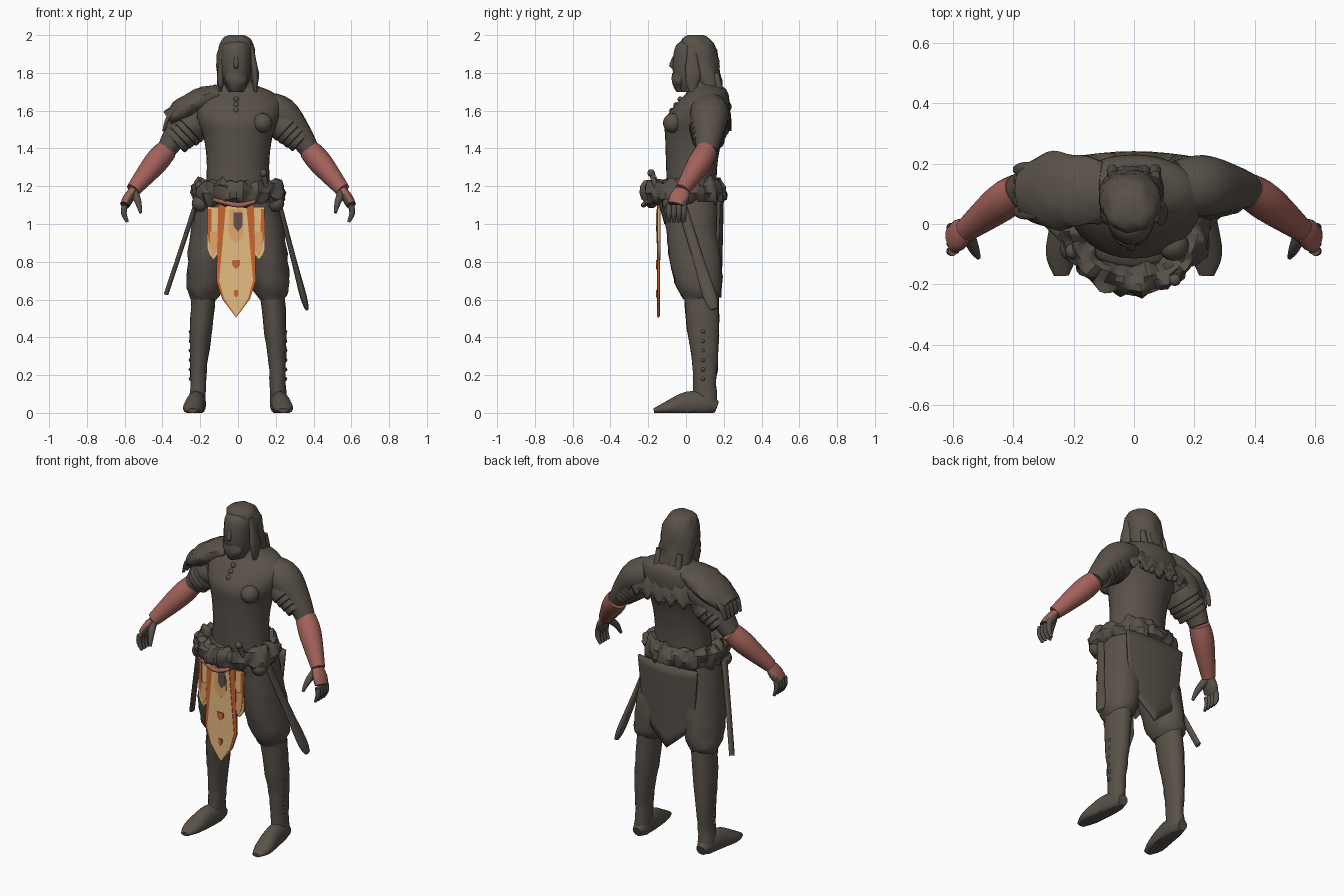
import bpy, bmesh, math
from mathutils import Vector, noise

if "Cube" in bpy.data.objects:
    bpy.data.objects.remove(bpy.data.objects["Cube"], do_unlink=True)

X, Y, Z = Vector((1, 0, 0)), Vector((0, 1, 0)), Vector((0, 0, 1))
made = []


def material(name, *rgb):
    mat = bpy.data.materials.new(name)
    mat.use_nodes = True
    mat.diffuse_color = (*rgb, 1)
    mat.node_tree.nodes["Principled BSDF"].inputs["Base Color"].default_value = (*rgb, 1)
    return mat


DARK = material("dark_leather", .1, .083, .067)
SKIN = material("red_skin", .36, .12, .1)
CREAM = material("cream_cloth", .84, .53, .23)
TAN = material("tan_cloth", .76, .38, .15)
ORANGE = material("orange_cloth", .6, .13, .03)
PLUM = material("plum_cloth", .13, .08, .08)


def finish(name, bm, *mats, rule=None):
    bmesh.ops.recalc_face_normals(bm, faces=bm.faces[:])
    if rule:
        for face in bm.faces:
            face.material_index = rule(face)
    mesh = bpy.data.meshes.new(name)
    bm.to_mesh(mesh)
    bm.free()
    for mat in mats:
        mesh.materials.append(mat)
    obj = bpy.data.objects.new(name, mesh)
    bpy.context.collection.objects.link(obj)
    made.append(obj)
    return obj


def skin_rings(bm, rings, wrap=True, loop=False):
    rows = [[bm.verts.new(point) for point in ring] for ring in rings]
    pairs = list(zip(rows, rows[1:]))
    if loop:
        pairs.append((rows[-1], rows[0]))
    for low, high in pairs:
        count = len(low)
        for i in range(count if wrap else count - 1):
            j = (i + 1) % count
            bm.faces.new((low[i], low[j], high[j], high[i]))
    return rows


def spline(rows, steps=4):
    last = len(rows) - 1
    out = []
    for i in range(last):
        around = list(zip(rows[max(i - 1, 0)], rows[i], rows[i + 1], rows[min(i + 2, last)]))
        for step in range(steps):
            t = step / steps
            out.append([b + t * (c - a + t * (2*a - 5*b + 4*c - d + t * (3*b - a - 3*c + d))) / 2
                        for a, b, c, d in around])
    return out + [rows[last]]


def loft(name, *rows, flat=1, mats=(DARK,), ref=Y, side=1, rough=0, rule=None, sides=20):
    """Rows are x, y, z, radius and, where flat does not give it, a second radius."""
    rows = spline([row if len(row) > 4 else (*row, row[3] * flat) for row in rows])
    path = [Vector((row[0] * side, row[1], row[2])) for row in rows]
    rings = []
    for i, row in enumerate(rows):
        u, v = X, Y
        if ref != Z:
            along = (path[min(i + 1, len(path) - 1)] - path[max(i - 1, 0)]).normalized()
            u = (ref - along * ref.dot(along)).normalized()
            v = along.cross(u)
        ring = []
        for j in range(sides):
            angle = math.tau * j / sides
            spoke = u * math.cos(angle) * row[3] + v * math.sin(angle) * row[4]
            point = path[i] + spoke
            point += spoke.normalized() * noise.noise(point * 22) * rough
            point.z = max(point.z, 0)
            ring.append(point)
        rings.append(ring)
    bm = bmesh.new()
    grown = skin_rings(bm, rings)
    bm.faces.new(grown[0])
    bm.faces.new(grown[-1])
    return finish(name, bm, *mats, rule=rule)


def sheet(name, shape, across=32, down=8, thickness=.015):
    bm = bmesh.new()
    rings = [[shape(2 * i / across - 1, j / down) for i in range(across + 1)] for j in range(down + 1)]
    skin_rings(bm, rings, wrap=False)
    finish(name, bm, DARK).modifiers.new("thickness", "SOLIDIFY").thickness = thickness


def panel(name, x, half, top, low, tip, mat, layer=0, waist=.9):
    """Thin hanging cloth with a pointed end; higher layers lie further forward."""
    y = -.15 - .003 * layer
    outline = [(x - half * waist, top), (x + half * waist, top), (x + half, low),
               (x + half * .7, (low + tip) / 2), (x, tip), (x - half * .7, (low + tip) / 2), (x - half, low)]
    bm = bmesh.new()
    face = bm.faces.new([bm.verts.new((px, y, pz)) for px, pz in outline])
    moved = bmesh.ops.extrude_face_region(bm, geom=[face])["geom"]
    bmesh.ops.translate(bm, vec=Y * .006, verts=[g for g in moved if isinstance(g, bmesh.types.BMVert)])
    finish(name, bm, mat)


def ball(name, x, y, z, radius):
    bm = bmesh.new()
    bmesh.ops.create_uvsphere(bm, u_segments=16, v_segments=10, radius=radius)
    bmesh.ops.translate(bm, vec=(x, y, z), verts=bm.verts)
    finish(name, bm, DARK)


# torso and neck
loft("torso", (0, .03, 1.1, .18, .13), (0, .03, 1.3, .165, .135), (0, .04, 1.45, .18, .15),
     (0, .055, 1.55, .215, .165), (0, .09, 1.64, .23, .14), (0, .115, 1.7, .18, .105),
     (MID := -.01, .1, 1.74, .1, .085), (MID, .08, 1.8, .07, .07), ref=Z, sides=32)
loft("hips", (0, .02, 1.19, .17, .13), (0, .015, 1.15, .21, .165), (0, .025, 1, .2, .14), ref=Z, sides=32)
ball("chest_disc", .13, -.07, 1.535, .052)
for i in range(3):
    ball("pendant_bead", MID, -.03 - .022 * i, 1.66 - .03 * i, .015)

# head, nose and beard
loft("head", (MID, .02, 1.7, .04), (MID, .02, 1.76, .068), (MID, .025, 1.85, .08),
     (MID, .04, 1.95, .075), (MID, .05, 1.98, .02), flat=1.2, ref=Z)
loft("nose", (MID, -.06, 1.89, .008), (MID, -.076, 1.84, .013), (MID, -.06, 1.82, .008), ref=Z)
loft("beard", (MID, -.03, 1.8, .055), (MID, -.035, 1.75, .055), (MID, -.03, 1.7, .02), flat=.8, ref=Z, rough=.01)

# long hair
loft("hair", (MID, .05, 2, .04), (MID, .05, 1.98, .075), (MID, .07, 1.92, .096), (MID, .1, 1.8, .105, .08),
     (0, .16, 1.65, .09, .05), (0, .22, 1.5, .01), ref=Z, rough=.012, sides=28)
for side in (1, -1):
    loft("front_lock", (.07, .03, 1.95, .02), (.09, .035, 1.8, .04), (.092, .03, 1.7, .02),
         flat=.5, side=side, rough=.008)
for i in range(-2, 3):
    x = i * .035
    loft("back_lock", (x, .16, 1.8, .015), (x, .18, 1.7, .02), (x, .23, 1.5 + abs(x), .005), ref=X)

# arms
shoulder, elbow = Vector((.14, .12, 1.62)), Vector((.38, .11, 1.39))
wrist, knuckle = Vector((.555, -.02, 1.18)), Vector((.6, -.05, 1.1))
for side in (1, -1):
    loft("upper_arm", (*shoulder, .09), (.23, .125, 1.58, .103), (.32, .12, 1.48, .077), (*elbow, .058),
         flat=.9, side=side)
    loft("forearm", (*elbow, .058), (.44, .07, 1.32, .063), (*wrist, .039), mats=(SKIN,), side=side)
    loft("palm", (*wrist, .04), (*wrist.lerp(knuckle, .5), .052), (*knuckle, .047), flat=.55,
         mats=(DARK, SKIN), side=side, rule=lambda face: int(face.normal.z > .25))
    for i in range(4):
        root = knuckle + Y * (.038 - .026 * i)
        loft("finger", (*root, .016), (*(root + X * .004 - Z * .045), .015),
             (*(root - X * .015 - Z * .09), .008), side=side)
    loft("thumb", (*wrist, .025), (.53, -.08, 1.12, .018), (.515, -.11, 1.06, .008), ref=X, side=side)

    # layered sleeve bands, heavier on the right shoulder
    heavy = side < 0
    for i in range(4):
        start = shoulder.lerp(elbow, .3 + .1 * i)
        end = shoulder.lerp(elbow, .5 + .1 * i)
        radius = (.112 if heavy else .1) - .007 * i
        loft("sleeve_band", (*start, radius * .92), (*end, radius), (*end, radius * .7),
             flat=.87, side=side, rough=.01 * heavy)

    # trousers, boots and feet
    loft("trouser_leg", (.1, .02, 1.12, .12), (.13, .03, 1, .112), (.155, .05, .8, .112),
         (.175, .07, .66, .096), (.18, .07, .6, .065), flat=1.23, ref=Z, side=side, rough=.012)
    loft("boot_leg", (.18, .08, .65, .065), (.195, .09, .45, .06), (.205, .1, .3, .05),
         (.21, .1, .15, .042), (.215, .1, .05, .045), flat=1.43, ref=Z, side=side, rough=.006)
    loft("foot", (.215, .163, .03, .03), (.215, .11, .045, .046, .06), (.225, .01, .045, .05, .068),
         (.24, -.1, .025, .052, .036), (.24, -.17, .012, .025, .012), ref=X, side=side)
    for i in range(6):
        ball("boot_buckle", side * .25, .09, .18 + .05 * i, .011)
    ball("hip_pouch", side * .2, -.08, 1.11, .045)

# shoulder plate on the right side
loft("shoulder_plate", (-.1, .11, 1.69, .1), (-.2, .11, 1.655, .125), (-.29, .11, 1.605, .122),
     (-.37, .11, 1.555, .08), flat=.5, rough=.012)
for i in range(5):
    y = .04 + .035 * i
    loft("shoulder_strip", (-.32, y, 1.62, .024), (-.37, y, 1.56, .024), (-.395, y, 1.49, .012), flat=.5)

# ragged mantle across the back
sheet("mantle", lambda u, v: Vector((u * (.17 + .13 * v),
                                     .17 + .07 * math.sin(v * 1.6) - .02 * u * u * (1 + v),
                                     1.72 - .04 * u * u - v * (.2 + .03 * math.sin(u * 23) - .04 * abs(u)))))
for i in range(-4, 5):
    u = i / 4
    ball("mantle_tuft", u * .22, .22 - .03 * u * u, 1.53 + .03 * abs(u), .022)

# fur belt: a lumpy elliptical ring
bm = bmesh.new()
rings = []
for i in range(90):
    turn = math.tau * i / 90
    out = Vector((math.cos(turn), math.sin(turn), 0))
    core = Vector((.2 * out.x, -.01 + .178 * out.y, 1.165))
    ring = []
    for j in range(14):
        angle = math.tau * j / 14
        spoke = out * math.cos(angle) * .045 + Z * math.sin(angle) * .064
        ring.append(core + spoke * (1 + .7 * noise.noise((core + spoke) * 24)))
    rings.append(ring)
skin_rings(bm, rings, loop=True)
finish("fur_belt", bm, DARK)
loft("belt_sash", (-.13, -.19, 1.13, .01), (0, -.225, 1.1, .013), (.09, -.205, 1.12, .01), mats=(SKIN,))

# swords
loft("left_scabbard", (.215, -.03, 1.12, .026), (.29, .06, .83, .028), (.345, .125, .62, .036),
     (.365, .15, .55, .02), flat=.5)
loft("left_hilt", (.19, -.1, 1.1, .014), (.15, -.16, 1.2, .013), (.135, -.18, 1.27, .016))
ball("left_pommel", .135, -.185, 1.27, .02)
loft("right_scabbard", (-.215, -.06, 1.13, .022), (-.3, .02, .87, .02), (-.38, .1, .63, .02), flat=.6)
ball("right_pommel", -.2, -.09, 1.2, .028)

# pointed back flap
sheet("back_flap", lambda u, v: Vector((u * (.2 - .03 * v), .2 - .02 * u * u - .012 * v,
                                        1.12 - v * (.51 - .15 * abs(u)))))

# painted front cloth with its dark lining and two side pieces
panel("cloth_lining", MID, .105, 1.1, .7, .51, DARK, layer=-2)
panel("front_cloth", MID, .105, 1.1, .7, .505, ORANGE)
panel("cloth_centre", MID, .09, 1.1, .7, .51, CREAM, layer=1, waist=.6)
panel("cloth_patch", MID, .04, 1.08, .95, .9, TAN, layer=2)
panel("cloth_mark", 0, .025, 1.06, 1, .96, PLUM, layer=3)
panel("cloth_emblem", MID, .022, .81, .79, .76, ORANGE, layer=3)
panel("cloth_small_emblem", MID, .012, .65, .63, .61, ORANGE, layer=3)
for side in (1, -1):
    x = MID + side * .12
    panel("side_lining", x, .034, 1.09, .87, .81, DARK, layer=-3)
    panel("side_cloth", x, .034, 1.09, .87, .81, CREAM, layer=-1)
    panel("side_cloth_stain", x, .02, .96, .88, .83, TAN)
    panel("side_cloth_trim", x + side * .02, .01, 1.08, .95, .89, ORANGE)

# smooth shading with sharp creases
bpy.ops.object.select_all(action="DESELECT")
for obj in made:
    obj.select_set(True)
bpy.context.view_layer.objects.active = made[0]
bpy.ops.object.shade_smooth_by_angle(angle=math.radians(40))
